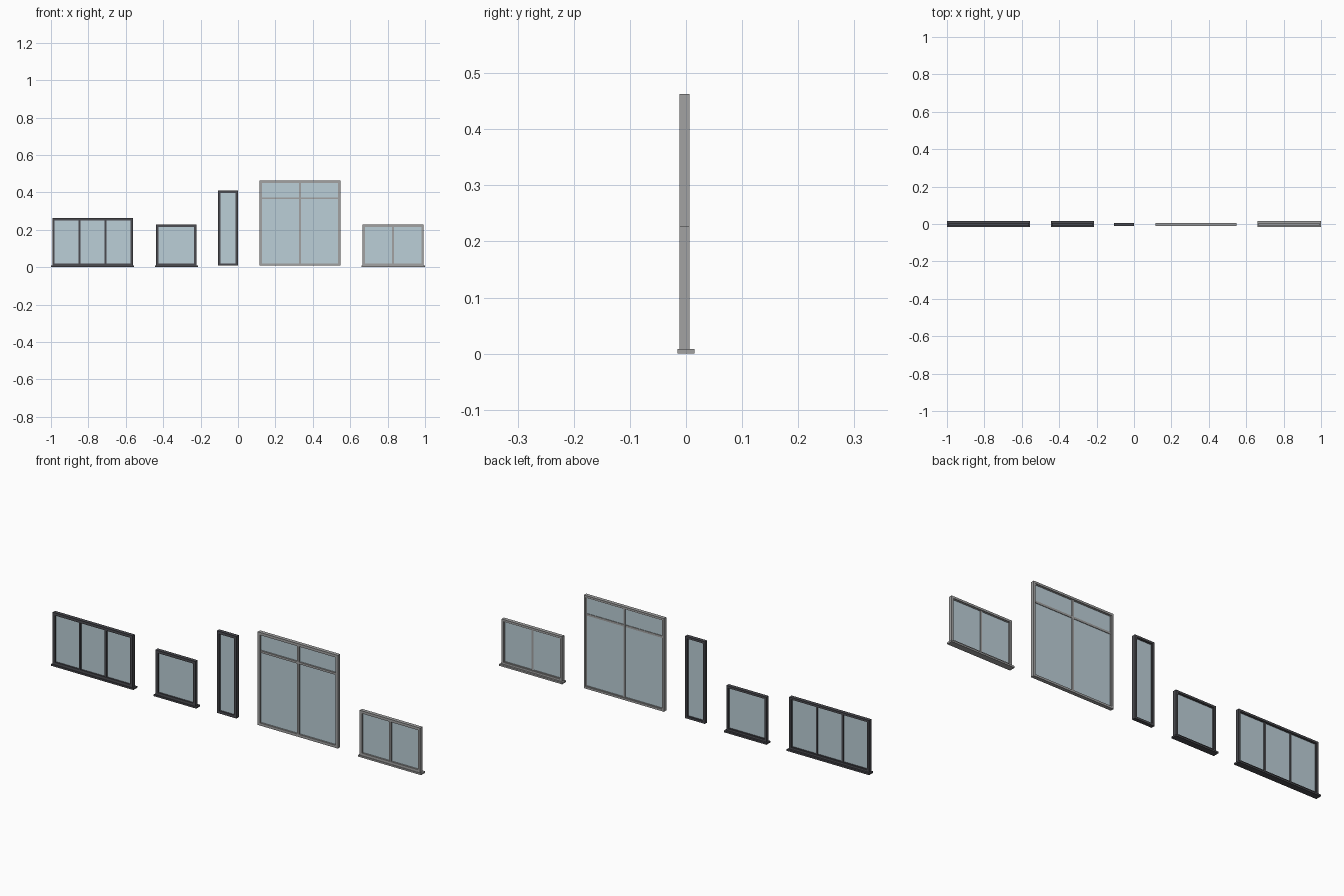
import bpy, bmesh

if "Cube" in bpy.data.objects:
    bpy.data.objects.remove(bpy.data.objects["Cube"])


def material(name, col):
    m = bpy.data.materials.new(name)
    m.diffuse_color = col
    m.use_nodes = True
    m.node_tree.nodes["Principled BSDF"].inputs["Base Color"].default_value = m.diffuse_color
    return m


DARK = material("dark_frame", (0.07, 0.07, 0.08, 1))
GREY = material("grey_frame", (0.36, 0.36, 0.36, 1))
GLASS = material("glass_tint", (0.50, 0.62, 0.68, 0.6))

BOTTOM = 0.008              # underside of every frame
FRONT, BACK = -0.012, 0.006  # frame depth range
# frame cross-section: (inset from outer edge, y), with a rebate on the back
PROFILE = [(0, FRONT), (0.013, FRONT), (0.013, 0.002),
           (0.010, 0.002), (0.010, BACK), (0, BACK)]


def finish(name, bm, mat):
    bmesh.ops.recalc_face_normals(bm, faces=bm.faces[:])
    me = bpy.data.meshes.new(name)
    bm.to_mesh(me)
    bm.free()
    me.materials.append(mat)
    ob = bpy.data.objects.new(name, me)
    bpy.context.collection.objects.link(ob)
    return ob


def box(name, x0, x1, y0, y1, z0, z1, mat):
    bm = bmesh.new()
    bmesh.ops.create_cube(bm, size=1)
    for v in bm.verts:
        v.co = ((x0 + x1) / 2 + v.co.x * (x1 - x0),
                (y0 + y1) / 2 + v.co.y * (y1 - y0),
                (z0 + z1) / 2 + v.co.z * (z1 - z0))
    return finish(name, bm, mat)


def mitred_frame(name, x0, x1, z0, z1, mat):
    # sweep the profile around the rectangle with mitred corners
    bm = bmesh.new()
    corners = [(x0, z0, 1, 1), (x1, z0, -1, 1), (x1, z1, -1, -1), (x0, z1, 1, -1)]
    rings = [[bm.verts.new((x + sx * d, y, z + sz * d)) for d, y in PROFILE]
             for x, z, sx, sz in corners]
    n = len(PROFILE)
    for i in range(4):
        a, b = rings[i], rings[(i + 1) % 4]
        for j in range(n):
            k = (j + 1) % n
            bm.faces.new((a[j], b[j], b[k], a[k]))
    return finish(name, bm, mat)


def window(name, x0, x1, top, mat, mullions=(), transom=None, sill=False):
    mitred_frame(name + "_frame", x0, x1, BOTTOM, top, mat)
    # glass pane tucked into the frame
    box(name + "_glass", x0 + 0.011, x1 - 0.011, -0.004, -0.001,
        BOTTOM + 0.011, top - 0.011, GLASS)
    # dividing bars
    for i, x in enumerate(mullions):
        box(f"{name}_mullion_{i + 1}", x - 0.005, x + 0.005, -0.0115, 0.002,
            BOTTOM + 0.012, top - 0.012, mat)
    if transom:
        box(name + "_transom", x0 + 0.012, x1 - 0.012, -0.011, 0.0018,
            transom - 0.005, transom + 0.005, mat)
    # projecting sill board
    if sill:
        box(name + "_sill", x0 - 0.007, x1 + 0.007, -0.015, 0.015, 0, BOTTOM, mat)


window("triple_window", -0.993, -0.562, 0.262, DARK, (-0.847, -0.708), sill=True)
window("square_window", -0.438, -0.222, 0.227, DARK, sill=True)
window("narrow_window", -0.106, 0.0, 0.409, DARK)
window("tall_window", 0.115, 0.548, 0.463, GREY, (0.332,), transom=0.369)
window("double_window", 0.666, 0.993, 0.227, GREY, (0.829,), sill=True)
